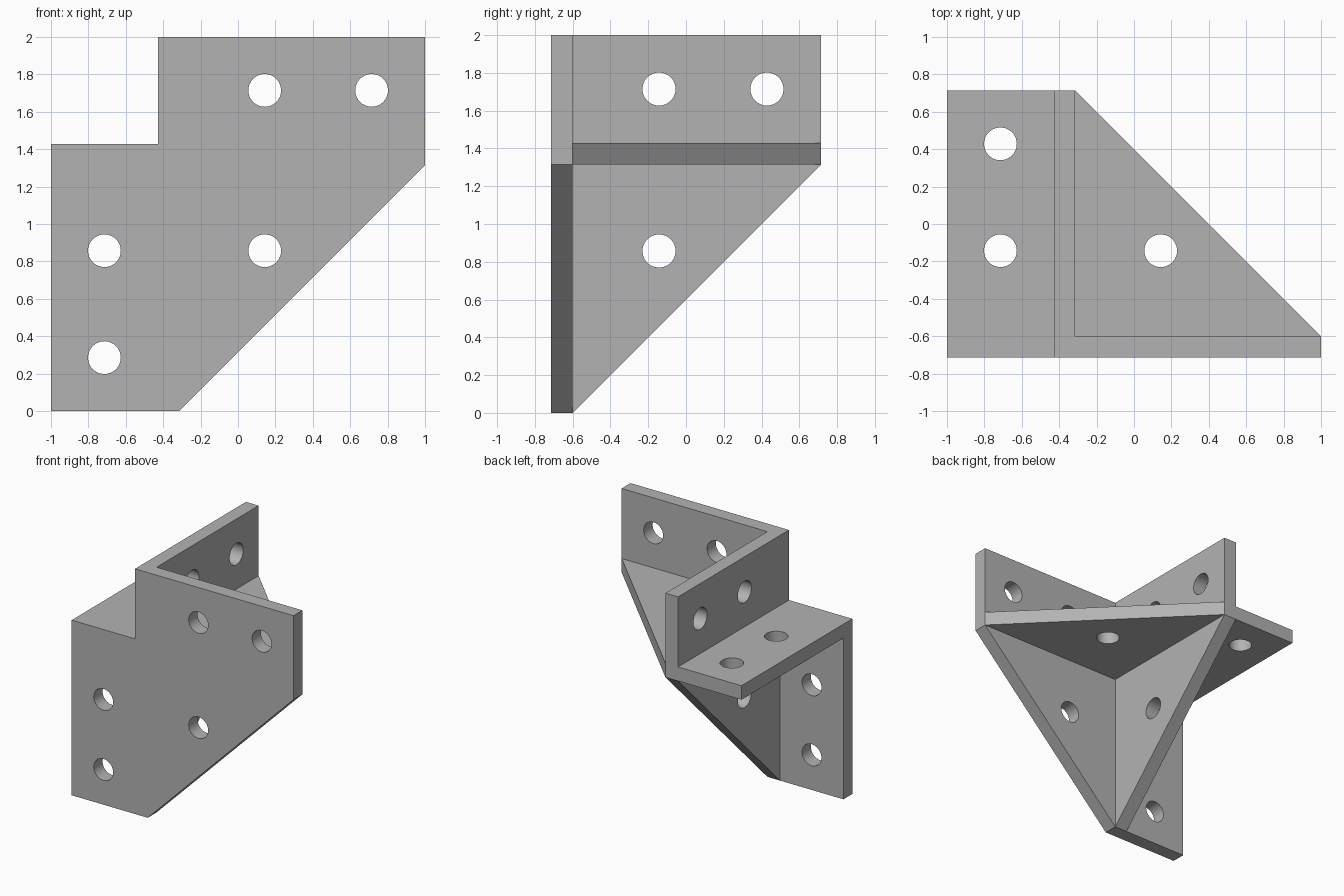
import bpy, bmesh, math
from mathutils import Matrix, Vector

cube = bpy.data.objects.get("Cube")
if cube:
    bpy.data.objects.remove(cube, do_unlink=True)

U = 2 / 35                 # design grid step
T = 2 * U                  # plate thickness
R = 0.0875                 # bolt hole radius
X0, Y0, Z0 = -7.5 * U, -12.5 * U, 23 * U   # low faces of the three plates
XI, YI = X0 + T, Y0 + T    # inner corner of the bracket
YB = -Y0                   # back edge

grey = bpy.data.materials.new("bracket_grey")
grey.use_nodes = True
grey.diffuse_color = (0.45, 0.45, 0.45, 1)
grey.node_tree.nodes["Principled BSDF"].inputs["Base Color"].default_value = grey.diffuse_color


def to_object(name, bm):
    bmesh.ops.recalc_face_normals(bm, faces=bm.faces)
    mesh = bpy.data.meshes.new(name)
    bm.to_mesh(mesh)
    bm.free()
    mesh.materials.append(grey)
    ob = bpy.data.objects.new(name, mesh)
    bpy.context.collection.objects.link(ob)
    return ob


def boolean(ob, other, operation):
    """Apply an exact boolean and remove the second object."""
    bpy.context.view_layer.objects.active = ob
    mod = ob.modifiers.new("boolean", "BOOLEAN")
    mod.operation, mod.object, mod.solver = operation, other, "EXACT"
    bpy.ops.object.modifier_apply(modifier=mod.name)
    bpy.data.objects.remove(other, do_unlink=True)


def plate(name, axis, low, outline, holes):
    """Extrude an outline along an axis and drill round holes through it."""
    def place(a, b, depth):
        point = [a, b]
        point.insert(axis, depth)
        return Vector(point)

    bm = bmesh.new()
    face = bm.faces.new([bm.verts.new(place(a, b, low)) for a, b in outline])
    grown = bmesh.ops.extrude_face_region(bm, geom=[face])["geom"]
    bmesh.ops.translate(bm, vec=place(0, 0, T),
                        verts=[v for v in grown if isinstance(v, bmesh.types.BMVert)])
    ob = to_object(name, bm)

    drill = bmesh.new()
    turn = Vector((0, 0, 1)).rotation_difference(place(0, 0, 1)).to_matrix().to_4x4()
    for a, b in holes:
        bmesh.ops.create_cone(drill, cap_ends=True, segments=48, radius1=R, radius2=R,
                              depth=2 * T,
                              matrix=Matrix.Translation(place(a, b, low + T / 2)) @ turn)
    cutter = to_object("drill", drill)
    cutter.hide_render = True
    boolean(ob, cutter, "DIFFERENCE")
    return ob


# Hole rows shared between the plates
XA, XB, XC = -12.5 * U, 2.5 * U, 12.5 * U
YA, YC = -2.5 * U, 7.5 * U
ZA, ZB, ZC = 5 * U, 15 * U, 30 * U
INSET = Y0 + T / 2         # buried edge inside the front plate

# Front plate: notched at the upper corner, chamfered at the lower one
bracket = plate("corner_bracket", 1, Y0,
                [(-1, 0), (XI, 0), (1, Z0), (1, 2), (X0, 2), (X0, Z0 + T), (-1, Z0 + T)],
                [(XA, ZA), (XA, ZB), (XB, ZB), (XB, ZC), (XC, ZC)])

# Upright plate running back from the front plate
upright = plate("upright_plate", 0, X0,
                [(INSET, 0), (YI, 0), (YB, Z0), (YB, 2), (INSET, 2)],
                [(YA, ZB), (YA, ZC), (YC, ZC)])

# Level plate crossing the upright one
level = plate("level_plate", 2, Z0,
              [(-1, INSET), (1, INSET), (1, YI), (XI, YB), (-1, YB)],
              [(XA, YA), (XA, YC), (XB, YA)])

# Fuse the plates into one solid
for part in (upright, level):
    boolean(bracket, part, "UNION")

bm = bmesh.new()
bm.from_mesh(bracket.data)
bmesh.ops.remove_doubles(bm, verts=bm.verts, dist=0.0001)
bmesh.ops.dissolve_limit(bm, angle_limit=math.radians(0.5), verts=bm.verts, edges=bm.edges)
bm.to_mesh(bracket.data)
bm.free()

bpy.ops.object.select_all(action="DESELECT")
bracket.select_set(True)
bpy.context.view_layer.objects.active = bracket
bpy.ops.object.shade_smooth_by_angle(angle=math.radians(30))
